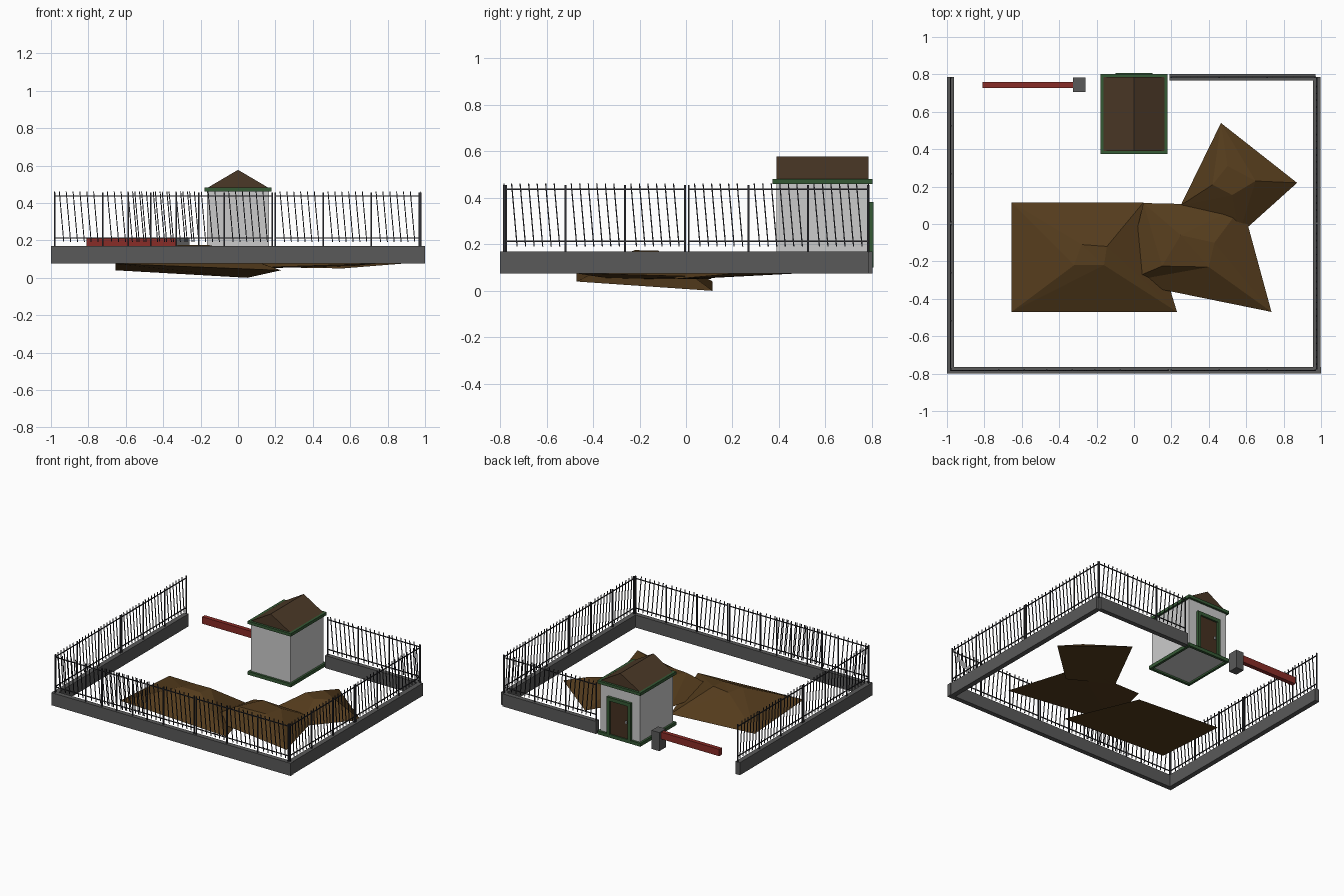
import bpy, bmesh, math
from mathutils import Vector

if "Cube" in bpy.data.objects:
    bpy.data.objects.remove(bpy.data.objects["Cube"])


def mat(name, r, g, b):
    m = bpy.data.materials.new(name)
    m.diffuse_color = (r, g, b, 1)
    m.use_nodes = True
    m.node_tree.nodes["Principled BSDF"].inputs["Base Color"].default_value = m.diffuse_color
    return m


STONE = mat("dark_stone", 0.10, 0.10, 0.10)
IRON = mat("iron", 0.03, 0.03, 0.035)
GREEN = mat("green_trim", 0.035, 0.10, 0.035)
ROOF = mat("roof_brown", 0.07, 0.04, 0.02)
WOOD = mat("door_brown", 0.06, 0.03, 0.015)
RED = mat("barrier_red", 0.25, 0.025, 0.02)
SOIL = mat("soil", 0.09, 0.045, 0.012)


def finish(name, bm, material=None):
    bmesh.ops.recalc_face_normals(bm, faces=bm.faces)
    me = bpy.data.meshes.new(name)
    bm.to_mesh(me)
    bm.free()
    if material:
        me.materials.append(material)
    ob = bpy.data.objects.new(name, me)
    bpy.context.collection.objects.link(ob)
    return ob


def add_box(bm, x0, x1, y0, y1, z0, z1, lean=0.0):
    """Box whose top is shifted along x by lean."""
    lo = [bm.verts.new(p) for p in
          ((x0, y0, z0), (x1, y0, z0), (x1, y1, z0), (x0, y1, z0))]
    hi = [bm.verts.new((v.co.x + lean, v.co.y, z1)) for v in lo]
    bm.faces.new(lo)
    bm.faces.new(hi)
    for i in range(4):
        j = (i + 1) % 4
        bm.faces.new((lo[i], lo[j], hi[j], hi[i]))


def boxes(name, dims, material=None):
    bm = bmesh.new()
    for d in dims:
        add_box(bm, *d)
    return finish(name, bm, material)


# Low boundary walls
boxes("front_wall", [(-1, 1, -0.8, -0.765, 0.075, 0.17)], STONE)
boxes("back_wall", [(0.19, 0.97, 0.768, 0.803, 0.075, 0.17)], STONE)
boxes("left_wall", [(-1, -0.963, -0.765, 0.785, 0.075, 0.17)], STONE)
boxes("right_wall", [(0.958, 0.996, -0.765, 0.785, 0.075, 0.17)], STONE)

# One fence panel: posts, two rails, leaning pickets
LENGTH = 0.77
bm = bmesh.new()
bay = LENGTH / 3
for i in range(4):
    x = i * bay
    add_box(bm, x - 0.004, x + 0.004, -0.004, 0.004, 0.165, 0.455)
for z in (0.213, 0.437):
    add_box(bm, 0, LENGTH, -0.003, 0.003, z - 0.003, z + 0.003)
for i in range(3):
    for k in range(1, 7):
        x = i * bay + k * bay / 7 + 0.012
        add_box(bm, x - 0.0025, x + 0.0025, -0.0025, 0.0025,
                0.19, 0.462, -0.024)
panel = finish("fence_panel", bm, IRON)

# Placement of panels (x, y, turn)
spots = [(-0.98, -0.783, 0), (-0.588, -0.783, 0), (0.2, -0.783, 0), (0.2, 0.785, 0)]
for x in (-0.981, 0.977):
    spots += [(x, -0.775, 1), (x, 0.012, 1)]
for i, (x, y, turn) in enumerate(spots):
    ob = panel if i == 0 else panel.copy()
    if i:
        bpy.context.collection.objects.link(ob)
    ob.location = (x, y, 0)
    ob.rotation_euler.z = turn * math.pi / 2

# Guard hut body
boxes("hut_body", [(-0.165, 0.165, 0.39, 0.785, 0.09, 0.462)])


def ring(name, z0, z1):
    boxes(name, [(-0.18, 0.18, 0.373, 0.393, z0, z1),
                 (-0.18, 0.18, 0.782, 0.802, z0, z1),
                 (-0.18, -0.162, 0.393, 0.782, z0, z1),
                 (0.162, 0.18, 0.393, 0.782, z0, z1)], GREEN)


ring("hut_base_trim", 0.077, 0.102)
ring("hut_eave_trim", 0.46, 0.482)

# Gable roof
bm = bmesh.new()
ends = [[bm.verts.new(p) for p in ((-0.165, y, 0.465), (0.165, y, 0.465),
                                   (0.165, y, 0.48), (0, y, 0.577),
                                   (-0.165, y, 0.48))] for y in (0.39, 0.785)]
for e in ends:
    bm.faces.new(e)
for i in range(5):
    j = (i + 1) % 5
    bm.faces.new((ends[0][i], ends[0][j], ends[1][j], ends[1][i]))
finish("hut_roof", bm, ROOF)

# Door with frame, sunken panel strips and handle
boxes("door_frame", [(-0.1, -0.075, 0.78, 0.806, 0.1, 0.382),
                     (0.075, 0.1, 0.78, 0.806, 0.1, 0.382),
                     (-0.075, 0.075, 0.78, 0.806, 0.355, 0.382)], GREEN)
boxes("door", [(-0.075, 0.075, 0.78, 0.793, 0.1, 0.355)], WOOD)
boxes("door_handle", [(-0.062, -0.052, 0.79, 0.801, 0.215, 0.235)])

# Vehicle barrier
boxes("barrier_post", [(-0.325, -0.26, 0.705, 0.782, 0.075, 0.215)], STONE)
boxes("barrier_arm", [(-0.81, -0.32, 0.728, 0.76, 0.158, 0.21)], RED)


# Soil heaps: a tilted footprint rising to a small faceted plateau
def heap(name, foot, top):
    bm = bmesh.new()
    a = [bm.verts.new(p) for p in foot]
    b = [bm.verts.new(p) for p in top]
    bm.faces.new(a)
    bm.faces.new(b)
    for i in range(4):
        j = (i + 1) % 4
        bm.faces.new((a[i], a[j], b[j], b[i]))
    bmesh.ops.triangulate(bm, faces=bm.faces)
    finish(name, bm, SOIL)


heap("soil_heap_left",
     [(-0.655, -0.47, 0.075), (0.23, -0.47, 0.04), (0.05, 0.115, 0.0), (-0.655, 0.115, 0.04)],
     [(-0.32, -0.22, 0.175), (-0.16, -0.22, 0.175), (-0.145, -0.12, 0.173), (-0.28, -0.11, 0.165)])
heap("soil_heap_middle",
     [(-0.05, -0.31, 0.05), (0.735, -0.47, 0.075), (0.58, 0.1, 0.06), (0.05, 0.112, 0.05)],
     [(0.15, -0.225, 0.155), (0.4, -0.23, 0.165), (0.43, -0.1, 0.165), (0.25, -0.06, 0.165)])
heap("soil_heap_right",
     [(0.25, 0.1, 0.055), (0.56, -0.06, 0.05), (0.872, 0.22, 0.075), (0.465, 0.54, 0.078)],
     [(0.42, 0.21, 0.165), (0.525, 0.155, 0.165), (0.65, 0.23, 0.165), (0.5, 0.31, 0.165)])
